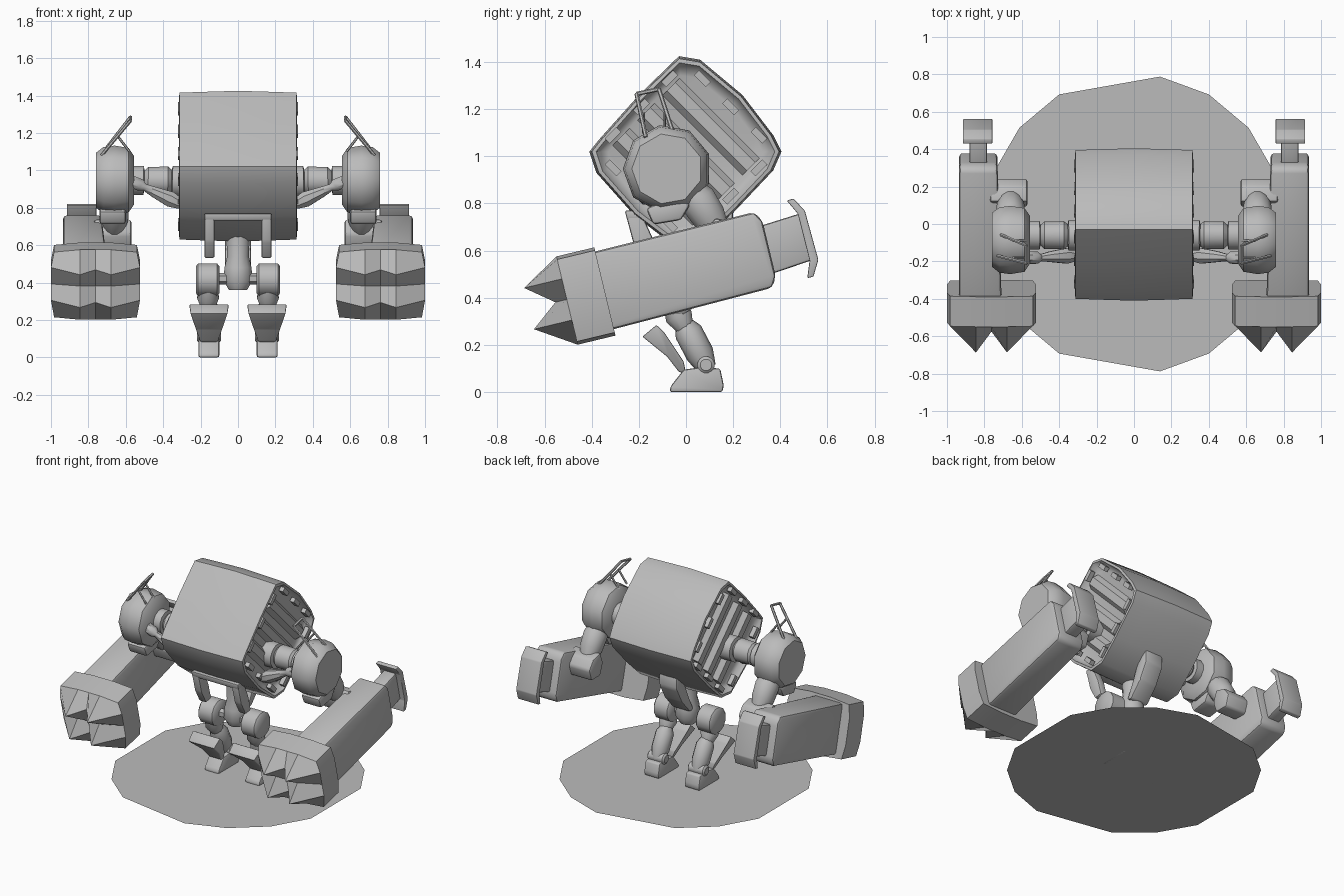
import bpy, bmesh, math
from mathutils import Vector

cube = bpy.data.objects.get("Cube")
if cube:
    bpy.data.objects.remove(cube, do_unlink=True)

GREY = (0.5, 0.5, 0.5, 1)
mat = bpy.data.materials.new("plain grey")
mat.use_nodes = True
mat.diffuse_color = GREY
mat.node_tree.nodes["Principled BSDF"].inputs["Base Color"].default_value = GREY


def finish(name, bm, mirror=True, angle=40):
    """Turn a bmesh into an object; paired parts are mirrored across x."""
    bmesh.ops.recalc_face_normals(bm, faces=bm.faces)
    me = bpy.data.meshes.new(name)
    bm.to_mesh(me)
    bm.free()
    me.materials.append(mat)
    ob = bpy.data.objects.new(name, me)
    bpy.context.collection.objects.link(ob)
    bpy.ops.object.select_all(action='DESELECT')
    ob.select_set(True)
    bpy.context.view_layer.objects.active = ob
    bpy.ops.object.shade_smooth_by_angle(angle=math.radians(angle))
    if mirror:
        mod = ob.modifiers.new("mirror", 'MIRROR')
        mod.use_mirror_merge = False
    return ob


def prism(name, profile, x0, x1, bevel=0.0, mirror=True, shape=None):
    """Extrude a (y, z) profile from x0 to x1."""
    bm = bmesh.new()
    face = bm.faces.new([bm.verts.new((x0, y, z)) for y, z in profile])
    ext = bmesh.ops.extrude_face_region(bm, geom=[face])
    for v in ext["geom"]:
        if isinstance(v, bmesh.types.BMVert):
            v.co.x = x1
    if shape:
        for v in bm.verts:
            v.co = shape(v.co)
    if bevel:
        bmesh.ops.bevel(bm, geom=bm.edges[:], offset=bevel, segments=2,
                        profile=0.5, affect='EDGES')
    return finish(name, bm, mirror)


def loft(name, rings, mirror=True, angle=40):
    """Skin a list of equal-length point rings and cap both ends."""
    bm = bmesh.new()
    vs = [[bm.verts.new(p) for p in ring] for ring in rings]
    n = len(vs[0])
    for a, b in zip(vs, vs[1:]):
        for i in range(n):
            bm.faces.new((a[i], a[(i + 1) % n], b[(i + 1) % n], b[i]))
    bm.faces.new(vs[0])
    bm.faces.new(vs[-1])
    return finish(name, bm, mirror, angle)


def tube(name, stations, sides=12, mirror=True, angle=40):
    """Round limb through (x, y, z, radius) stations."""
    axis = Vector(stations[-1][:3]) - Vector(stations[0][:3])
    q = axis.to_track_quat('Z', 'Y')
    rings = []
    for x, y, z, r in stations:
        turn = [2 * math.pi * (i + 0.5) / sides for i in range(sides)]
        rings.append([Vector((x, y, z)) + q @ Vector((r * math.cos(t), r * math.sin(t), 0))
                      for t in turn])
    return loft(name, rings, mirror, angle)


def rod(name, a, b, r, mirror=True):
    return tube(name, [(*a, r), (*b, r)], 6, mirror)


# Ground disc
bm = bmesh.new()
bmesh.ops.create_circle(bm, cap_ends=True, segments=18, radius=0.8)
for v in bm.verts:
    a = round(math.degrees(math.atan2(v.co.y, v.co.x)) / 20) * math.pi / 9
    v.co = (0.8 * math.cos(a), 0.8 * math.sin(a), 0)
finish("base_disc", bm, False)

# Torso: tilted rounded box with rimmed, recessed sides
C = Vector((0, 0, 1.02))
OUTLINE = [(-0.03, 1.425), (0.06, 1.41), (0.24, 1.26), (0.37, 1.09), (0.405, 1.02),
           (0.37, 0.94), (0.2, 0.76), (0.06, 0.63), (-0.05, 0.62), (-0.22, 0.75),
           (-0.38, 0.93), (-0.41, 1.02), (-0.37, 1.07), (-0.2, 1.26)]


def torso_ring(x, s):
    return [C.lerp(Vector((0, y, z)), s) + Vector((x, 0, 0)) for y, z in OUTLINE]


side = [(0.27, 0.8), (0.28, 0.88), (0.315, 0.93), (0.312, 0.975), (0.2, 0.985)]
rings = [torso_ring(-x, s) for x, s in side] + [torso_ring(0, 1.0)]
rings += [torso_ring(x, s) for x, s in reversed(side)]
loft("torso", rings, False, 50)

# Ridges across the side panels and cleats around the rim
along, across = Vector((0, 0.707, -0.707)), Vector((0, 0.707, 0.707))
for k in (-1, 0, 1):
    mid = C + across * 0.15 * k
    ends = [mid + along * s for s in (-0.24, 0.24)]
    loft("side_ridge", [[p + across * w + Vector((x, 0, 0))
                         for w, x in ((-0.06, 0.26), (-0.025, 0.3), (0.025, 0.3), (0.06, 0.26))]
                        for p in ends])
for u, v in ((along, across), (across, along)):
    for sign in (-1, 1):
        for k in (-1, 0, 1):
            p = C + v * sign * 0.268 + u * 0.17 * k
            prof = [p + u * a + v * b for a, b in
                    ((-0.035, -0.015), (0.035, -0.015), (0.035, 0.015), (-0.035, 0.015))]
            prism("rim_cleat", [(q.y, q.z) for q in prof], 0.29, 0.322)

# Front bracket under the torso
prism("bracket_bar", [(-0.26, 0.77), (-0.2, 0.77), (-0.18, 0.73), (-0.25, 0.73)],
      -0.18, 0.18, 0.008, False)
prism("bracket_arm", [(-0.26, 0.77), (-0.22, 0.62), (-0.17, 0.53), (-0.11, 0.54),
                      (-0.14, 0.65), (-0.19, 0.76)], 0.125, 0.18, 0.01)

# Pelvis and rear strap
tube("waist", [(0, -0.02, 0.66, 0.065), (0, -0.02, 0.54, 0.06), (0, -0.02, 0.48, 0.075),
               (0, -0.02, 0.41, 0.08), (0, -0.02, 0.36, 0.05)], 12, False)
prism("rear_strap", [(0.2, 0.77), (0.2, 0.68), (0.14, 0.57), (0.05, 0.47), (0.01, 0.48),
                     (0.06, 0.58), (0.12, 0.72)], -0.07, 0.07, 0.015, False)
rod("hip_axle", (-0.12, -0.04, 0.42), (0.12, -0.04, 0.42), 0.03, False)

# Legs
tube("hip", [(0.1, -0.04, 0.415, 0.075), (0.112, -0.04, 0.415, 0.09),
             (0.213, -0.04, 0.415, 0.09), (0.225, -0.04, 0.415, 0.075)])
tube("thigh", [(0.16, -0.06, 0.4, 0.045), (0.16, -0.03, 0.32, 0.06), (0.16, 0.0, 0.26, 0.035)])
tube("shin", [(0.155, -0.01, 0.29, 0.04), (0.155, 0.01, 0.255, 0.06),
              (0.155, 0.06, 0.16, 0.06), (0.155, 0.09, 0.1, 0.04)], 10)
prism("shin_guard", [(-0.185, 0.235), (-0.125, 0.285), (-0.09, 0.25), (-0.01, 0.13),
                     (0.0, 0.08), (-0.03, 0.085), (-0.08, 0.15)], -1, 1, 0.006, True,
      lambda c: Vector((0.155 + c.x * (0.045 + 0.06 * min(1, max(0, (c.z - 0.08) / 0.17))),
                        c.y, c.z)))
tube("ankle", [(0.09, 0.085, 0.115, 0.025), (0.1, 0.085, 0.115, 0.037),
               (0.21, 0.085, 0.115, 0.037), (0.22, 0.085, 0.115, 0.025)])
prism("foot", [(-0.07, 0.0), (-0.065, 0.025), (-0.01, 0.095), (0.06, 0.105), (0.145, 0.1),
               (0.16, 0.03), (0.155, 0.0)], 0.1, 0.212, 0.01)

# Shoulders
Y, Z = -0.08, 0.947
tube("shoulder", [(0.555, Y, Z, 0.13), (0.585, Y, Z, 0.175), (0.66, Y, Z, 0.188),
                  (0.72, Y, Z, 0.18), (0.758, Y, Z, 0.15)], 9)
tube("shoulder_axle", [(0.27, -0.06, 0.94, 0.085), (0.35, -0.06, 0.94, 0.085),
                       (0.355, -0.06, 0.945, 0.06), (0.375, -0.06, 0.945, 0.078),
                       (0.48, -0.06, 0.945, 0.075), (0.5, -0.06, 0.945, 0.055),
                       (0.505, -0.06, 0.945, 0.08), (0.57, -0.06, 0.945, 0.08)])
tube("piston", [(0.31, -0.17, 0.82, 0.03), (0.36, -0.17, 0.845, 0.045),
                (0.45, -0.175, 0.885, 0.03), (0.5, -0.18, 0.91, 0.02),
                (0.52, -0.18, 0.92, 0.035), (0.57, -0.18, 0.94, 0.035)], 8)

# Antenna frame on each shoulder
front_top, rear_top = (0.575, -0.21, 1.265), (0.575, -0.115, 1.285)
rod("antenna_front", (0.73, -0.17, 1.08), front_top, 0.009)
rod("antenna_rear", (0.73, -0.05, 1.085), rear_top, 0.009)
rod("antenna_top", front_top, rear_top, 0.009)
for y in (-0.18, -0.09):
    rod("antenna_brace", (0.645, y, 1.185), (0.58, y, 1.1), 0.007)

# Upper arms and elbows
tube("upper_arm", [(0.66, 0.0, 0.87, 0.06), (0.66, 0.05, 0.815, 0.08),
                   (0.66, 0.1, 0.74, 0.075), (0.66, 0.14, 0.68, 0.05)])
prism("elbow", [(0.09, 0.66), (0.12, 0.74), (0.2, 0.72), (0.245, 0.66), (0.22, 0.58),
                (0.12, 0.58)], 0.57, 0.77, 0.015)
prism("elbow_guard", [(-0.17, 0.78), (-0.07, 0.82), (0.02, 0.8), (-0.02, 0.73),
                      (-0.14, 0.71)], 0.6, 0.74, 0.015)

# Forearm in its own tilted frame: f runs forward, u runs up
TILT = math.radians(13.5)


def arm(f, u):
    return (-0.35 - f * math.cos(TILT) - u * math.sin(TILT),
            0.43 - f * math.sin(TILT) + u * math.cos(TILT))


prism("forearm", [arm(0.06, 0.17), arm(-0.7, 0.175), arm(-0.725, 0.13), arm(-0.725, -0.11),
                  arm(-0.7, -0.155), arm(0.06, -0.17)], 0.0, 1.0, 0.02, True,
      lambda c: Vector((0.935 if c.x > 0.5 else 0.72 + 0.03 * c.y, c.y, c.z)))
prism("rear_joint", [arm(-0.68, 0.11), arm(-0.9, 0.125), arm(-0.9, -0.08), arm(-0.68, -0.1)],
      0.785, 0.88, 0.012)
prism("rear_fin", [arm(-0.845, 0.19), arm(-0.875, 0.192), arm(-0.91, 0.13), arm(-0.917, -0.085),
                   arm(-0.88, -0.15), arm(-0.853, -0.15), arm(-0.88, -0.08), arm(-0.878, 0.125)],
      0.757, 0.915, 0.005)

# Claw: lattice front with four points, walls pulled back to the wrist
wide, tall = [-0.238, -0.083, 0, 0.083, 0.238], [-0.197, -0.09, 0, 0.09, 0.188]
reach = [0.16, 0.325, 0.21, 0.325, 0.16]


def claw_point(i, j, f):
    corner = i in (0, 4) and j in (0, 4)
    s = 0.93 if corner else 1.0
    y, z = arm(f, tall[j] * s)
    return (0.762 + wide[i] * s, y, z)


bm = bmesh.new()
grid = [[bm.verts.new(claw_point(i, j, min(reach[i], reach[j]))) for j in range(5)]
        for i in range(5)]
for i in range(4):
    for j in range(4):
        bm.faces.new((grid[i][j], grid[i + 1][j], grid[i + 1][j + 1], grid[i][j + 1]))
loop = ([(i, 0) for i in range(4)] + [(4, j) for j in range(4)]
        + [(i, 4) for i in range(4, 0, -1)] + [(0, j) for j in range(4, 0, -1)])
back = [bm.verts.new(claw_point(i, j, -0.005)) for i, j in loop]
for k in range(len(loop)):
    m = (k + 1) % len(loop)
    a, b = grid[loop[k][0]][loop[k][1]], grid[loop[m][0]][loop[m][1]]
    bm.faces.new((a, b, back[m], back[k]))
bm.faces.new(back)
finish("claw", bm, True, 35)
